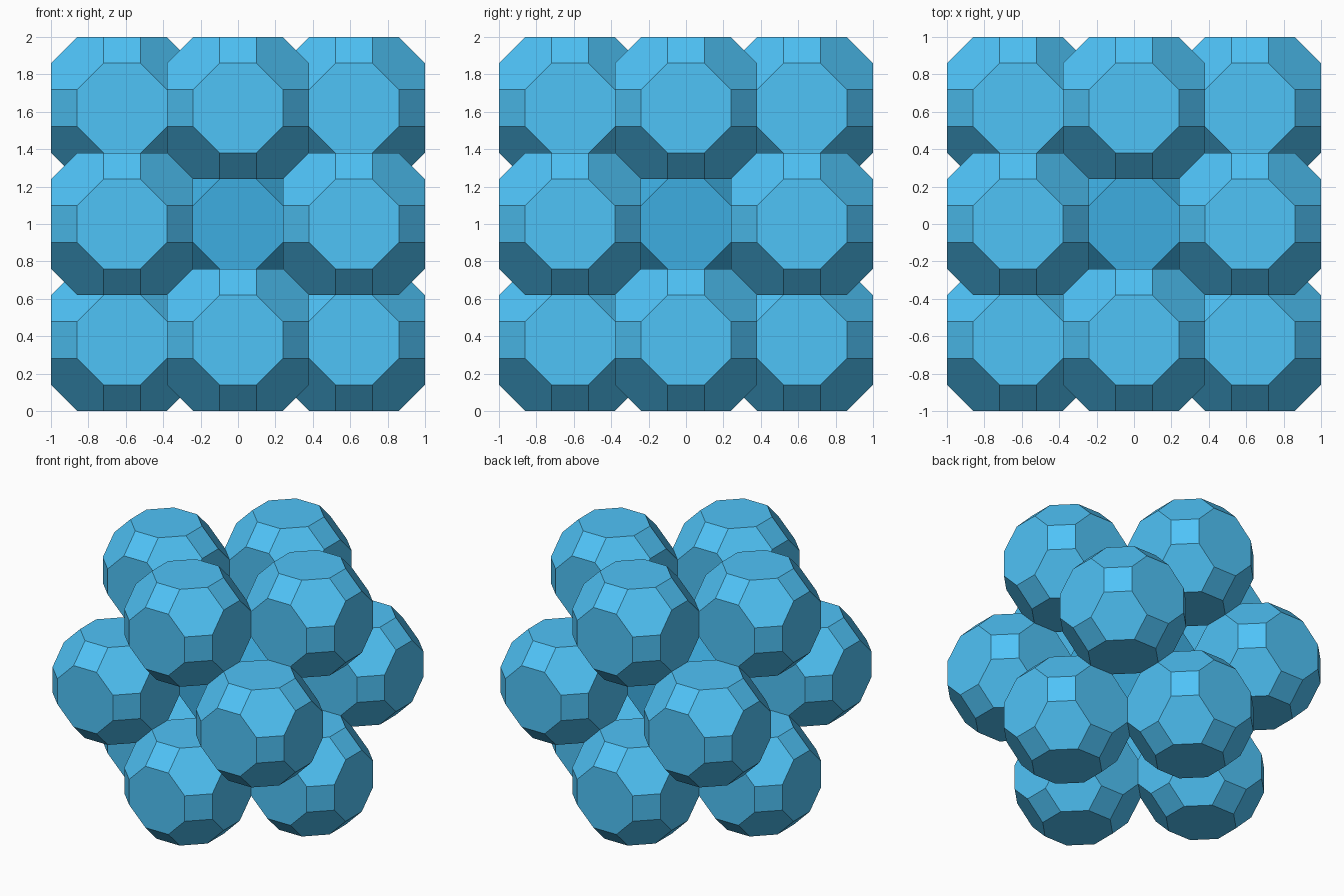
import bpy, bmesh, math
from itertools import permutations, product
from mathutils import Vector

if "Cube" in bpy.data.objects:
    bpy.data.objects.remove(bpy.data.objects["Cube"])

R2 = math.sqrt(2)
PITCH = 2 + 3 * R2              # centre offset so neighbours share square faces
S = 1 / (PITCH + 1 + 2 * R2)    # whole cluster spans 2 units


def material(name, color):
    m = bpy.data.materials.new(name)
    m.diffuse_color = color
    m.use_nodes = True
    m.node_tree.nodes["Principled BSDF"].inputs["Base Color"].default_value = m.diffuse_color
    return m


def cell_mesh(name, mat):
    # Truncated cuboctahedron: hull of all signed permutations, coplanar faces merged
    bm = bmesh.new()
    for p in permutations((1, 1 + R2, 1 + 2 * R2)):
        for s in product((-1, 1), repeat=3):
            bm.verts.new(Vector([a * b * S for a, b in zip(p, s)]))
    bmesh.ops.convex_hull(bm, input=bm.verts)
    bmesh.ops.dissolve_limit(bm, angle_limit=math.radians(2), verts=bm.verts, edges=bm.edges)
    bmesh.ops.recalc_face_normals(bm, faces=bm.faces)
    me = bpy.data.meshes.new(name)
    bm.to_mesh(me)
    bm.free()
    me.materials.append(mat)
    return me


def place(name, mesh, grid):
    ob = bpy.data.objects.new(name, mesh)
    ob.location = Vector(grid) * PITCH * S + Vector((0, 0, 1))
    bpy.context.collection.objects.link(ob)


light = material("light_blue", (0.078, 0.546, 0.931, 1))
deep = material("deeper_blue", (0.047, 0.423, 0.753, 1))

# Core cell
place("core_cell", cell_mesh("core_cell", deep), (0, 0, 0))

# Twelve surrounding cells, one across each square face of the core
outer = cell_mesh("outer_cell", light)
spots = [g for g in product((-1, 0, 1), repeat=3) if sum(map(abs, g)) == 2]
for i, g in enumerate(spots):
    place(f"outer_cell_{i + 1}", outer, g)
